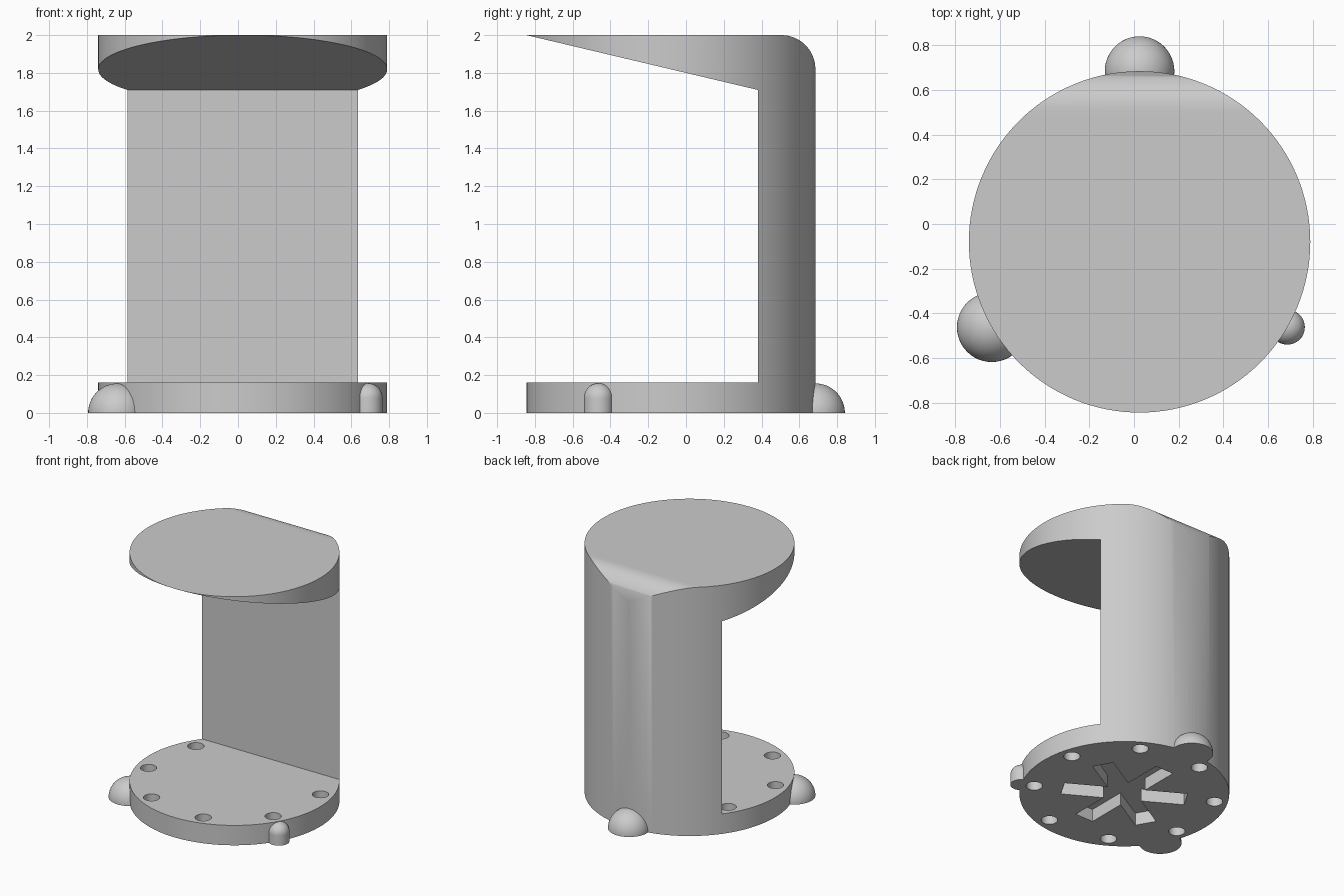
import bpy, bmesh
from math import sin, cos, pi, radians
from mathutils import Matrix, Vector

default_cube = bpy.data.objects.get("Cube")
if default_cube:
    bpy.data.objects.remove(default_cube, do_unlink=True)

CX, CY, R, BASE = 0.025, -0.08, 0.765, 0.16

grey = bpy.data.materials.new("plain_grey")
grey.use_nodes = True
colour = (0.6, 0.6, 0.6, 1)
grey.diffuse_color = colour
grey.node_tree.nodes["Principled BSDF"].inputs["Base Color"].default_value = colour


def make(name, bm):
    """Turn a bmesh into a linked object."""
    bmesh.ops.recalc_face_normals(bm, faces=bm.faces)
    mesh = bpy.data.meshes.new(name)
    bm.to_mesh(mesh)
    bm.free()
    mesh.materials.append(grey)
    obj = bpy.data.objects.new(name, mesh)
    bpy.context.collection.objects.link(obj)
    return obj


def cylinder(name, x, y, r, z0, z1, segments):
    bm = bmesh.new()
    bmesh.ops.create_cone(bm, cap_ends=True, segments=segments, radius1=r, radius2=r,
                          depth=z1 - z0,
                          matrix=Matrix.Translation((x, y, (z0 + z1) / 2)))
    return make(name, bm)


def dome(name, x, y, r, shaft):
    """Half ball on a straight shaft, spun from its profile."""
    n = 16
    pts = [(r * cos(i * pi / 2 / n), shaft + r * sin(i * pi / 2 / n)) for i in range(n)]
    pts = [(0, 0)] + ([(r, 0)] if shaft else []) + pts + [(0, shaft + r)]
    bm = bmesh.new()
    verts = [bm.verts.new((x + a, y, z)) for a, z in pts]
    edges = [bm.edges.new(pair) for pair in zip(verts, verts[1:])]
    bmesh.ops.spin(bm, geom=verts + edges, cent=(x, y, 0), axis=(0, 0, 1),
                   angle=2 * pi, steps=48)
    bmesh.ops.remove_doubles(bm, verts=bm.verts, dist=0.0005)
    return make(name, bm)


def boolean(target, tool, operation):
    mod = target.modifiers.new(tool.name, "BOOLEAN")
    mod.operation, mod.object, mod.solver = operation, tool, "EXACT"
    bpy.context.view_layer.objects.active = target
    bpy.ops.object.modifier_apply(modifier=mod.name)
    bpy.data.objects.remove(tool, do_unlink=True)


def polar(radius, degrees):
    a = radians(degrees)
    return CX + radius * cos(a), CY + radius * sin(a)


# Side profile: base, column, rounded top corner and tapering canopy
fillet, back = 0.18, CY + R
profile = [(-1, 0), (1, 0), (1, 1), (back, 1)]
profile += [(back - fillet + fillet * cos(i * pi / 32), 2 - fillet + fillet * sin(i * pi / 32))
            for i in range(17)]
profile += [(CY - R, 2), (0.38, 1.71), (0.38, BASE), (-1, BASE)]
bm = bmesh.new()
face = bm.faces.new([bm.verts.new((-1, y, z)) for y, z in profile])
ext = bmesh.ops.extrude_face_region(bm, geom=[face])
bmesh.ops.translate(bm, vec=(2, 0, 0),
                    verts=[v for v in ext["geom"] if isinstance(v, bmesh.types.BMVert)])
side_profile = make("side_profile", bm)

# Round body trimmed to the profile
body = cylinder("stand_body", CX, CY, R, 0, 2, 128)
boolean(body, side_profile, "INTERSECT")

# Three knobs around the rim, the small one on a shaft
for name, angle, r, shaft in (("back_knob", 90, 0.156, 0), ("right_knob", 210, 0.156, 0),
                              ("left_knob", -30, 0.078, 0.079)):
    boolean(body, dome(name, *polar(R, angle), r, shaft), "UNION")

# Ring of holes through the base
for i in range(8):
    boolean(body, cylinder("hole_cutter", *polar(0.667, 15 + 45 * i), 0.06,
                           -0.1, BASE + 0.001, 32), "DIFFERENCE")

# Six-armed star recess underneath: three crossed bars
for i in range(3):
    bm = bmesh.new()
    place = (Matrix.Translation((CX, CY, 0)) @ Matrix.Rotation(radians(30 + 60 * i), 4, "Z")
             @ Matrix.Diagonal(Vector((0.91, 0.16, 0.2, 1))))
    bmesh.ops.create_cube(bm, size=1, matrix=place)
    boolean(body, make("star_cutter", bm), "DIFFERENCE")

# Smooth curves, crisp edges
bpy.ops.object.select_all(action="DESELECT")
body.select_set(True)
bpy.context.view_layer.objects.active = body
bpy.ops.object.shade_smooth_by_angle(angle=radians(30))
